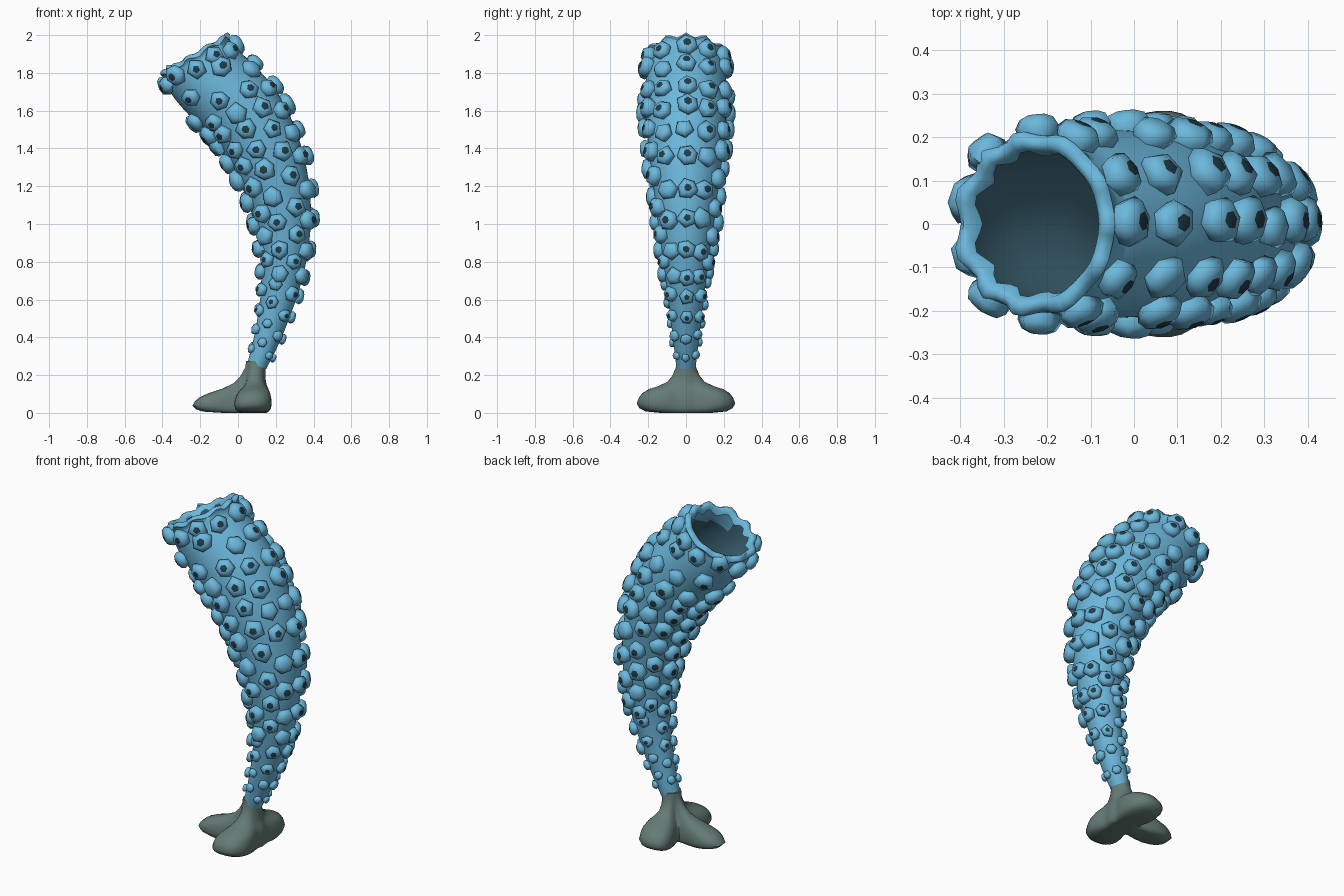
import bpy, bmesh, math, random
from mathutils import Vector

random.seed(4)
if "Cube" in bpy.data.objects:
    bpy.data.objects.remove(bpy.data.objects["Cube"])


def material(name, rgb):
    m = bpy.data.materials.new(name)
    m.use_nodes = True
    m.diffuse_color = (*rgb, 1)
    m.node_tree.nodes["Principled BSDF"].inputs["Base Color"].default_value = (*rgb, 1)
    return m


blue = material("sea blue", (0.15, 0.48, 0.72))
dark = material("dark pore", (0.015, 0.045, 0.065))
deep = material("deep blue", (0.05, 0.14, 0.19))
stone = material("grey green", (0.13, 0.2, 0.18))


def finish(bm, name, mats, angle):
    me = bpy.data.meshes.new(name)
    bm.to_mesh(me)
    bm.free()
    for m in mats:
        me.materials.append(m)
    for p in me.polygons:
        p.use_smooth = True
    me.set_sharp_from_angle(angle=math.radians(angle))
    ob = bpy.data.objects.new(name, me)
    bpy.context.collection.objects.link(ob)


def loft(bm, rings):
    """Skin a stack of closed rings; returns the rings as mesh vertices."""
    loops = [[bm.verts.new(p) for p in ring] for ring in rings]
    for a, b in zip(loops, loops[1:]):
        for j in range(len(a)):
            k = (j + 1) % len(a)
            bm.faces.new((a[j], a[k], b[k], b[j]))
    return loops


def catmull(keys, steps):
    """Smooth path through the keys."""
    pts = [keys[0] * 2 - keys[1]] + keys + [keys[-1] * 2 - keys[-2]]
    out = []
    for a, b, c, d in zip(pts, pts[1:], pts[2:], pts[3:]):
        for i in range(steps):
            t = i / steps
            out.append(0.5 * (2 * b + (c - a) * t + (2 * a - 5 * b + 4 * c - d) * t * t
                              + (3 * b - a - 3 * c + d) * t ** 3))
    return out + [keys[-1]]


# Bent centre line of the trunk: x, radius, z
keys = [Vector(k) for k in (
    (0.10, 0.052, 0.25), (0.155, 0.07, 0.4), (0.21, 0.093, 0.6), (0.24, 0.12, 0.8),
    (0.238, 0.148, 1.0), (0.205, 0.173, 1.2), (0.132, 0.198, 1.4), (0.03, 0.213, 1.58),
    (-0.09, 0.215, 1.71), (-0.175, 0.21, 1.8), (-0.222, 0.202, 1.88))]
path = catmull(keys, 16)
last = len(path) - 1
Y = Vector((0, 1, 0))


def frame(i):
    """Centre, radius, tangent and side direction at a path sample."""
    d = path[min(i + 1, last)] - path[max(i - 1, 0)]
    t = Vector((d.x, 0, d.z)).normalized()
    return Vector((path[i].x, 0, path[i].z)), path[i].y, t, Vector((t.z, 0, -t.x))


def ring(i, scale=1, forward=0, wave=0, seg=48):
    c, r, t, n = frame(i)
    pts = []
    for j in range(seg):
        a = math.tau * j / seg
        lump = wave * math.cos(11 * a + 0.8 * math.sin(3 * a))
        pts.append(c + t * (forward + 0.3 * lump)
                   + (n * math.cos(a) + Y * math.sin(a)) * r * (scale + lump))
    return pts


# Hollow trunk with a lumpy lip curling inward
rings = [ring(i) for i in range(0, last + 1, 4)]
for lip in ((1.04, 0.008, 0.035), (1.01, 0.022, 0.035), (0.93, 0.028, 0.02),
            (0.86, 0.02, 0.02), (0.81, -0.005, 0.04)):
    rings.append(ring(last, *lip))
bm = bmesh.new()
loft(bm, rings)
finish(bm, "trunk", [blue], 60)

# Lining of the cavity, dark but for the upper wall of the outer bend
bm = bmesh.new()
lining = loft(bm, [ring(i, 0.88) for i in range(last, 70, -6)])
bm.faces.new(lining[-1])
mouth, radius, axis, side = frame(last)
for f in bm.faces:
    offset = f.calc_center_median() - mouth
    f.material_index = int(offset.dot(axis) > -0.1 and offset.dot(side) > 0.03)
finish(bm, "cavity_lining", [deep, blue], 60)


def add_knob(bm, centre, out, along, size, pore):
    """Rounded knob with five or six sides and a small cap."""
    side = along.cross(out).normalized()
    along = out.cross(side)
    turn = random.uniform(0, math.tau)
    sides = random.choice((5, 6, 6))
    stretch = [random.uniform(0.92, 1.12) for _ in range(sides)]
    stack = []
    for rad, high in ((0.84, -0.15), (1, 0.32), (0.77, 0.7), (0.38, 0.85)):
        stack.append([])
        for j in range(sides):
            a = turn + math.tau * j / sides
            stack[-1].append(centre + out * size * high + size * rad * stretch[j]
                             * (side * math.cos(a) + along * math.sin(a)))
    cap = bm.faces.new(loft(bm, stack)[-1])
    cap.material_index = int(pore)


def outer_height(i):
    c, r, t, n = frame(i)
    return (c + n * r).z


# Rows of knobs, placed by their height on the outside of the bend
heights = (0.3, 0.4, 0.5, 0.62, 0.73, 0.86, 1.02, 1.19, 1.36, 1.49, 1.62, 1.735, 1.84, 1.935)
rows = [min(range(last + 1), key=lambda i: abs(outer_height(i) - h)) for h in heights]
bm = bmesh.new()
for i, after, h in zip(rows, rows[1:] + [last], heights):
    count = 11 if path[i].y > 0.1 else 7
    size = min(0.056, 0.025 + 0.047 * (h - 0.3))
    for k in range(count):
        # alternate columns sit half a row further along
        staggered = min(k, count - k) in (2, 4)
        c, r, t, n = frame((i + after) // 2 if staggered else i)
        a = math.tau * k / count + random.uniform(-0.05, 0.05)
        out = n * math.cos(a) + Y * math.sin(a)
        centre = c + out * r + t * random.uniform(-0.008, 0.008)
        add_knob(bm, centre, out, t, size * random.uniform(0.92, 1.06),
                 h > 0.45 and random.random() < 0.8)
bmesh.ops.recalc_face_normals(bm, faces=bm.faces)
finish(bm, "knobs", [blue, dark], 75)


# Three-lobed foot that narrows to a neck:
# direction, length, angular width on the clockwise and the other side
tip = math.radians(100)
lobes = ((math.pi, 0.325, 0.42, 0.42), (tip, 0.262, 0.85, 0.48), (-tip, 0.262, 0.48, 0.85))


def outline(a):
    r = 0.088
    for direction, length, before, beyond in lobes:
        gap = (a - direction + math.pi) % math.tau - math.pi
        width = before if gap < 0 else beyond
        r += (length - 0.088) * math.exp(-abs(gap / width) ** 3)
    return r


levels = ((0.0, 0.4), (0.008, 0.78), (0.025, 0.93), (0.05, 1.0), (0.08, 0.95), (0.105, 0.86),
          (0.125, 0.7), (0.142, 0.45), (0.165, 0.22), (0.2, 0.09), (0.24, 0.01), (0.275, 0.0))
rings = []
for z, f in levels:
    rings.append([])
    for j in range(60):
        a = math.tau * j / 60
        r = 0.052 * (1 - f) + outline(a) * f
        low = 1 - 0.25 * f * max(0, -math.cos(a))
        rings[-1].append((0.083 + 0.07 * max(0, z - 0.1) + r * math.cos(a),
                          r * math.sin(a), z * low))
bm = bmesh.new()
loops = loft(bm, rings)
bm.faces.new(loops[0][::-1])
bm.faces.new(loops[-1])
finish(bm, "foot", [stone], 60)
